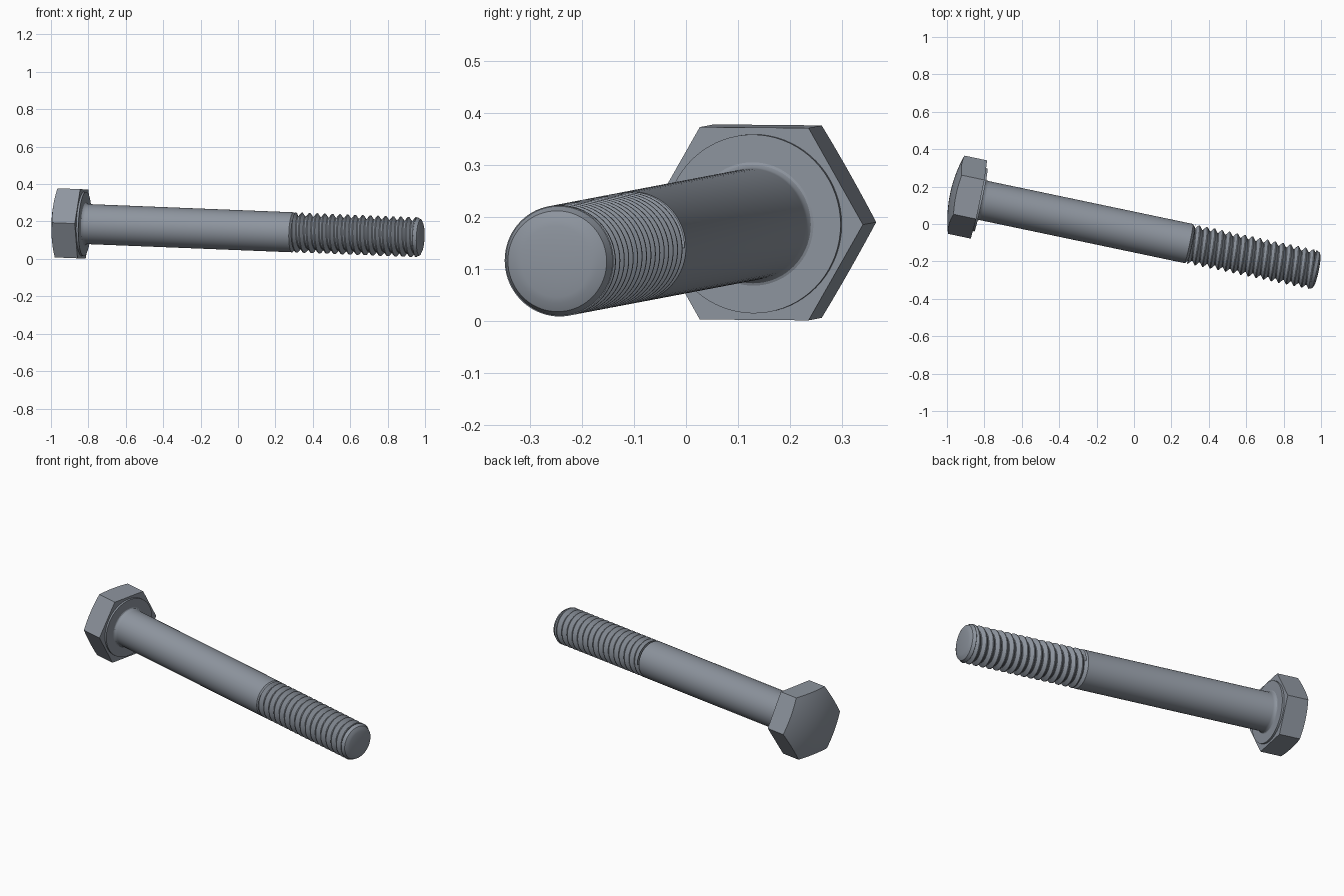
import bpy, bmesh, math
from mathutils import Vector, Matrix

cube = bpy.data.objects.get("Cube")
if cube:
    bpy.data.objects.remove(cube)

# Bolt frame: local z runs from the head to the tip, local x points at a hexagon corner
axis = Vector((1, -0.21, -0.04)).normalized()
side = Vector((0, 1, 0))
side = (side - axis * side.dot(axis)).normalized()
frame = Matrix((side, axis.cross(side), axis)).transposed().to_4x4()
frame.translation = (-0.829, 0.131, 0.187)

steel = bpy.data.materials.new("steel_grey")
steel.use_nodes = True
colour = (0.27, 0.30, 0.345, 1)
steel.diffuse_color = colour
steel.node_tree.nodes["Principled BSDF"].inputs["Base Color"].default_value = colour

SEGMENTS = 72


def skin(name, rows):
    """Skin rows of (radius, height) functions of the turn angle."""
    bm = bmesh.new()
    grid = []
    for row in rows:
        ring = []
        for j in range(SEGMENTS + 1):
            a = math.tau * j / SEGMENTS
            r, t = row(a)
            ring.append(bm.verts.new((r * math.cos(a), r * math.sin(a), t)))
        grid.append(ring)
    for low, high in zip(grid, grid[1:]):
        for j in range(SEGMENTS):
            quad = (low[j], low[j + 1], high[j + 1], high[j])
            bm.faces.new(quad)
    bmesh.ops.remove_doubles(bm, verts=bm.verts[:], dist=0.00005)
    mesh = bpy.data.meshes.new(name)
    bm.to_mesh(mesh)
    bm.free()
    mesh.materials.append(steel)
    obj = bpy.data.objects.new(name, mesh)
    bpy.context.collection.objects.link(obj)
    obj.matrix_world = frame
    bpy.ops.object.select_all(action="DESELECT")
    obj.select_set(True)
    bpy.context.view_layer.objects.active = obj
    bpy.ops.object.shade_smooth_by_angle()
    return obj


def lathe(name, profile):
    return skin(name, [lambda a, p=p: p for p in profile])


# Hexagonal head with a shallow spherical crown
APOTHEM, HEAD_BACK, CROWN = 0.185, -0.124, 0.033
CORNER = APOTHEM / math.cos(math.pi / 6)
SPHERE = (CORNER ** 2 + CROWN ** 2) / (2 * CROWN)


def hex_radius(a):
    return APOTHEM / math.cos(a % (math.pi / 3) - math.pi / 6)


def crown_row(f):
    def row(a):
        r = f * hex_radius(a)
        drop = SPHERE - math.sqrt(SPHERE ** 2 - r ** 2)
        return r, HEAD_BACK - CROWN + drop
    return row


head_rows = [crown_row(k / 10) for k in range(11)]
head_rows += [lambda a: (hex_radius(a), 0), lambda a: (0, 0)]
skin("hex_head", head_rows)

# Bearing collar under the head
lathe("bearing_collar", [(0.172, -0.005), (0.172, 0.011), (0, 0.011)])

# Plain shank with a fillet at the head and a run-out at the thread
START, END = 1.16, 1.825
MAJOR, MINOR = 0.107, 0.087
lathe("shank", [(0.121, 0.01), (0.114, 0.013), (0.109, 0.02), (MAJOR, 0.03),
                (MAJOR, START - 0.012), (MINOR, START + 0.003), (0, START + 0.003)])

# Helical thread
TURNS = 16
PITCH = (END - START) / TURNS
TOOTH = [(0, MINOR), (0.12, MINOR), (0.5, MAJOR), (0.62, MAJOR)]


def thread_row(turn, offset, radius):
    def row(a):
        t = START + PITCH * (turn + offset + a / math.tau)
        return radius, min(max(t, START), END)
    return row


skin("thread", [thread_row(n, o, r) for n in range(-1, TURNS + 1) for o, r in TOOTH])

# Chamfered, slightly domed tip
tip = [(MINOR, END - 0.008), (MAJOR - 0.002, END), (0.097, END + 0.018)]
tip += [(0.097 * math.cos(b), END + 0.018 + 0.014 * math.sin(b))
        for b in (math.pi / 2 * k / 8 for k in range(3, 9))]
lathe("tip", tip)
